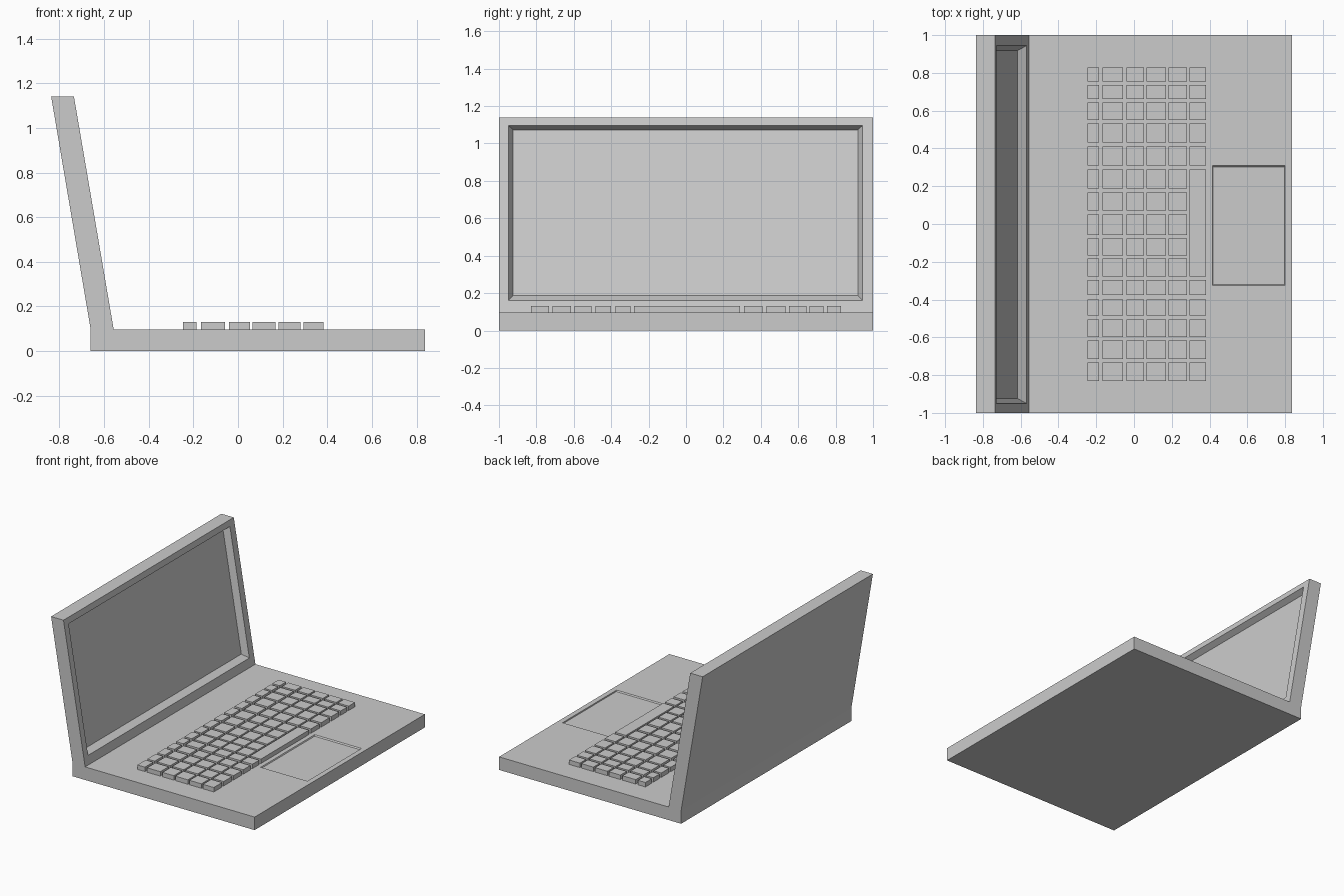
import bpy, bmesh
from mathutils import Vector

if "Cube" in bpy.data.objects:
    bpy.data.objects.remove(bpy.data.objects["Cube"])

DECK = 0.097      # height of the keyboard deck
KEY_TOP = 0.13


def finish(bm, name):
    bmesh.ops.recalc_face_normals(bm, faces=bm.faces)
    mesh = bpy.data.meshes.new(name)
    bm.to_mesh(mesh)
    bm.free()
    obj = bpy.data.objects.new(name, mesh)
    bpy.context.collection.objects.link(obj)
    return obj


def place_corners(face, axis, lo, hi, y0, y1):
    """Move a quad's corners to the points lo / hi, spread from y0 to y1."""
    mid = face.calc_center_median()
    for v in face.verts:
        p = hi if v.co[axis] > mid[axis] else lo
        v.co = Vector((p[0], y0 if v.co.y < mid.y else y1, p[1]))


def recess(bm, face, axis, rim, floor):
    """Sink a tapered pocket into a quad: rim first, then floor."""
    for corners in (rim, floor):
        bmesh.ops.inset_individual(bm, faces=[face], thickness=0.005)
        place_corners(face, axis, *corners)


# Chassis: L-shaped side profile swept across the width
profile = [(-0.66, 0), (0.837, 0), (0.837, DECK), (-0.557, DECK),
           (-0.735, 1.14), (-0.837, 1.14), (-0.66, DECK)]
bm = bmesh.new()
side = bm.faces.new([bm.verts.new((x, -1, z)) for x, z in profile])
swept = bmesh.ops.extrude_face_region(bm, geom=[side], use_keep_orig=True)
bmesh.ops.translate(bm, vec=(0, 2, 0),
                    verts=[g for g in swept["geom"] if isinstance(g, bmesh.types.BMVert)])


def face_at(x, z):
    target = Vector((x, 0, z))
    return min(bm.faces, key=lambda f: (f.calc_center_median() - target).length)


screen = face_at(-0.646, 0.6185)
deck = face_at(0.14, DECK)

# Sunken screen
recess(bm, screen, 2,
       ((-0.568, 0.161), (-0.7275, 1.096), -0.95, 0.944),
       ((-0.616, 0.187), (-0.767, 1.073), -0.924, 0.919))
# Shallow touchpad
recess(bm, deck, 0,
       ((0.415, DECK), (0.799, DECK), -0.326, 0.309),
       ((0.419, DECK - 0.008), (0.797, DECK - 0.008), -0.319, 0.301))
finish(bm, "laptop_chassis")

# Keyboard: grid of box keys, with a space bar in the nearest row
rows = [(-0.246, -0.185), (-0.166, -0.058), (-0.040, 0.053),
        (0.066, 0.169), (0.182, 0.280), (0.293, 0.382)]
columns = [(0.754, 0.828), (0.661, 0.735), (0.550, 0.643), (0.431, 0.532),
           (0.310, 0.410), (0.188, 0.288), (0.071, 0.167), (-0.058, 0.050),
           (-0.167, -0.077), (-0.278, -0.183), (-0.376, -0.297),
           (-0.484, -0.400), (-0.597, -0.505), (-0.714, -0.616), (-0.830, -0.733)]
front_columns = [c for c in columns if c[0] > 0.3 or c[1] < -0.29] + [(-0.278, 0.288)]

bm = bmesh.new()
for row in rows:
    for col in (front_columns if row is rows[-1] else columns):
        lo = Vector((row[0], col[0], DECK))
        hi = Vector((row[1], col[1], KEY_TOP))
        for v in bmesh.ops.create_cube(bm, size=1)["verts"]:
            v.co = Vector([hi[i] if v.co[i] > 0 else lo[i] for i in range(3)])
finish(bm, "keyboard_keys")
